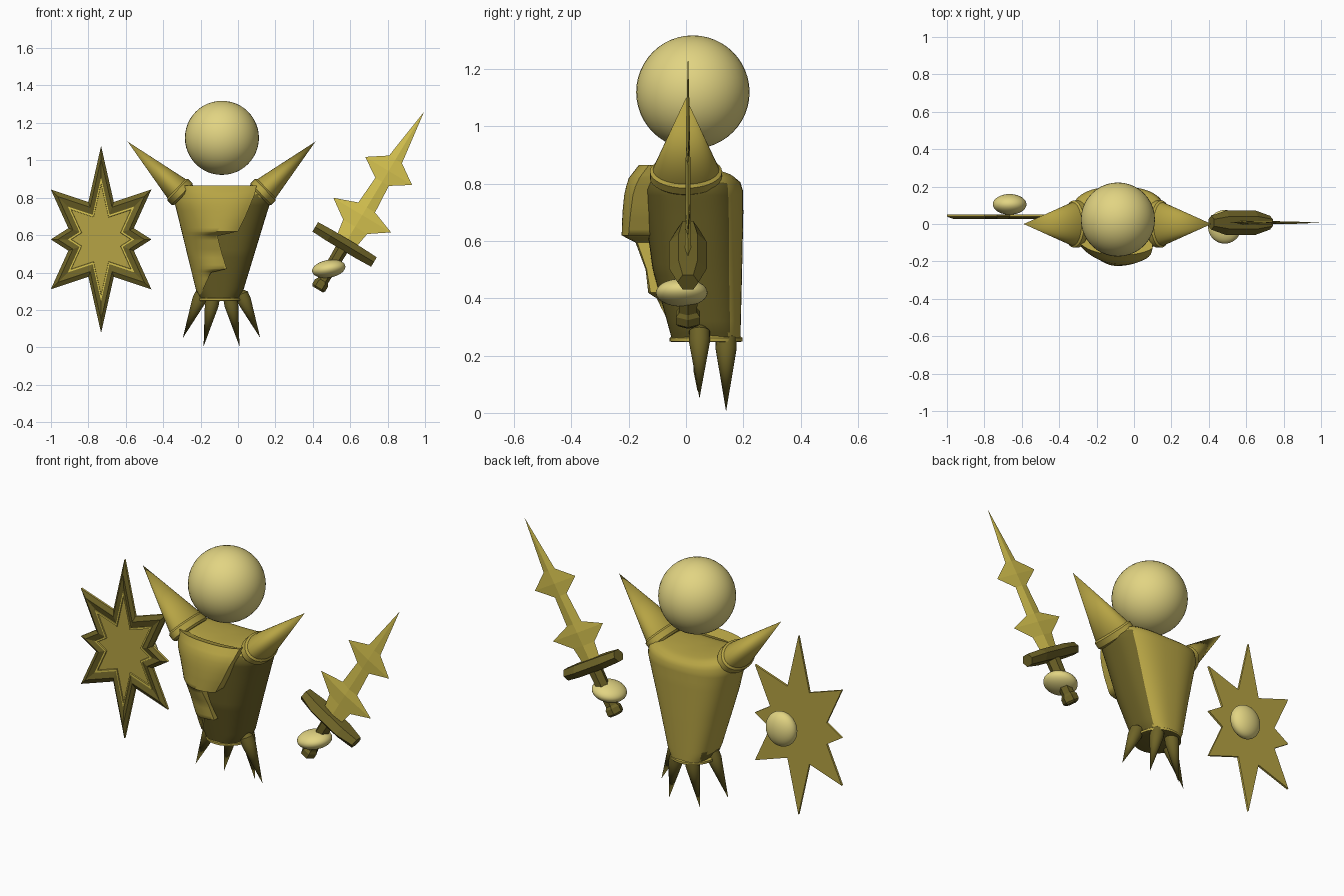
import bpy, bmesh, math
from mathutils import Vector

if "Cube" in bpy.data.objects:
    bpy.data.objects.remove(bpy.data.objects["Cube"])


def material(name, rgb):
    m = bpy.data.materials.new(name)
    m.diffuse_color = (*rgb, 1)
    m.use_nodes = True
    m.node_tree.nodes["Principled BSDF"].inputs["Base Color"].default_value = m.diffuse_color
    return m


CREAM = material("pale cream", (0.76, 0.66, 0.225))
BRIGHT = material("bright gold", (0.68, 0.55, 0.08))
GOLD = material("old gold", (0.47, 0.37, 0.058))
DARK = material("dark olive", (0.155, 0.125, 0.02))


def finish(name, bm, mats, angle=35):
    bmesh.ops.remove_doubles(bm, verts=bm.verts, dist=1e-5)
    bmesh.ops.recalc_face_normals(bm, faces=bm.faces)
    me = bpy.data.meshes.new(name)
    bm.to_mesh(me)
    bm.free()
    for m in mats:
        me.materials.append(m)
    ob = bpy.data.objects.new(name, me)
    bpy.context.collection.objects.link(ob)
    bpy.ops.object.select_all(action='DESELECT')
    ob.select_set(True)
    bpy.context.view_layer.objects.active = ob
    if angle:
        bpy.ops.object.shade_smooth_by_angle(angle=math.radians(angle))
    return ob


def loft(rings, closed=True, bands=None):
    """Skin a list of point rings; closed rings get fan caps."""
    bm = bmesh.new()
    rows = [[bm.verts.new(p) for p in r] for r in rings]
    n = len(rows[0])
    for k, (a, b) in enumerate(zip(rows, rows[1:])):
        for i in range(n if closed else n - 1):
            j = (i + 1) % n
            f = bm.faces.new((a[i], a[j], b[j], b[i]))
            f.material_index = bands[k] if bands else 0
    if closed:
        for r, mi in ((rows[0], bands[0] if bands else 0), (rows[-1], bands[-1] if bands else 0)):
            c = bm.verts.new(sum((v.co for v in r), Vector()) / n)
            for i in range(n):
                bm.faces.new((r[i], r[(i + 1) % n], c)).material_index = mi
    return bm


def tube(name, a, b, stations, mat, n=32, angle=35, turn=0):
    """Elliptic sections (t along a-b, half width across, half depth in y)."""
    a, b = Vector(a), Vector(b)
    d = (b - a).normalized()
    u = Vector((0, 1, 0)).cross(d).normalized()
    v = d.cross(u)
    ang = [2 * math.pi * i / n + turn for i in range(n)]
    rings = [[a.lerp(b, t) + u * ru * math.cos(w) + v * rv * math.sin(w) for w in ang]
             for t, ru, rv in stations]
    return finish(name, loft(rings), [mat], angle)


def ball(name, loc, size, tilt=0):
    bpy.ops.mesh.primitive_uv_sphere_add(segments=40, ring_count=24, location=loc, rotation=(0, tilt, 0))
    ob = bpy.context.object
    ob.name = name
    ob.scale = size
    ob.data.materials.append(CREAM)
    bpy.ops.object.shade_smooth()


def interp(table, z):
    """Linear lookup in rows sorted by ascending first value."""
    if z <= table[0][0]:
        return table[0][1:]
    for p, q in zip(table, table[1:]):
        if z <= q[0]:
            f = (z - p[0]) / (q[0] - p[0])
            return tuple(s + (e - s) * f for s, e in zip(p[1:], q[1:]))
    return table[-1][1:]


# Head and floating hands
ball("head", (-0.086, 0.024, 1.12), (0.198,) * 3)
ball("sword_hand", (0.485, -0.015, 0.42), (0.09, 0.09, 0.047), -0.17)
ball("shield_hand", (-0.665, 0.105, 0.56), (0.09, 0.055, 0.095))

# Tapered body: z, centre x, half width, centre y, half depth
BODY = [(.26, -.10, .105, .07, .12), (.30, -.098, .125, .065, .126), (.5, -.092, .18, .04, .156),
        (.7, -.086, .235, .028, .172), (.78, -.083, .258, .022, .177), (.82, -.083, .25, .022, .168),
        (.845, -.083, .22, .022, .145), (.857, -.083, .16, .022, .105), (.86, -.083, .07, .022, .05)]
P = 2.6


def section(z, n=64):
    cx, hx, cy, hy = interp(BODY, z)
    lift = max(0, (z - .76) / .1)
    pts = []
    for i in range(n):
        c, s = math.cos(2 * math.pi * i / n), math.sin(2 * math.pi * i / n)
        x = hx * math.copysign(abs(c) ** (2 / P), c)
        # the top sags between the shoulders
        pts.append((cx + x, cy + hy * math.copysign(abs(s) ** (2 / P), s),
                    z + lift * (.7 * x * x - .025)))
    return pts


# Lapel with a zigzag edge: z, edge x, how far it stands off the body
LAPEL = [(.28, -.2, .01), (.40, -.145, .02), (.42, -.06, .038), (.5, -.085, .026),
         (.595, -.11, .05), (.62, .0, .092), (.7, .04, .078), (.82, .09, .05), (.865, .1, .015)]

levels = [.26 + .02 * i for i in range(29)] + [.83, .838, .845, .852, .857, .86]
bm = loft([section(z) for z in levels])
for f in bm.faces:
    c = f.calc_center_median()
    # the lining shows on the right, between the lapel and the back of the coat
    if c.z < .81 and c.y < .15 and c.x > interp(LAPEL, c.z)[0] - .03:
        f.material_index = 1
finish("body", bm, [GOLD, DARK], 50)


def front(x, z, off):
    cx, hx, cy, hy = interp(BODY, min(z, .8))
    k = min(abs((x - cx) / hx), 1)
    return (x, cy - hy * (1 - k ** P) ** (1 / P) - off, z)


rows = []
for p, q in zip(LAPEL, LAPEL[1:]):
    rows += [tuple(s + (e - s) * k / 4 for s, e in zip(p, q)) for k in range(4)]
rows.append(LAPEL[-1])
grid = []
for z, edge, off in rows + [(.845, .1, -.05)]:
    cx, hx = interp(BODY, min(z, .8))[:2]
    left = cx - .97 * hx
    row = [front(left + (edge - left) * i / 20, z,
                 off * math.sin(i / 20 * math.pi * .7) if off > 0 else off) for i in range(21)]
    grid.append(row + [front(edge, z, -.02)])
finish("lapel", loft(grid, closed=False), [GOLD], 55)

# Hem ring around the bottom
hem = []
for z, r in ((.247, .113), (.25, .121), (.262, .121), (.272, .108)):
    hem.append([(-.1 + r * math.cos(math.pi * i / 24), .07 + 1.05 * r * math.sin(math.pi * i / 24), z)
                for i in range(48)])
hem_bm = loft(hem)
for f in hem_bm.faces:
    f.material_index = 1 if f.calc_center_median().z < .249 else 0
finish("hem", hem_bm, [GOLD, DARK])

# Mirrored shoulder spikes with collars, and the four leg spikes
for side, s in (("left", -1), ("right", 1)):
    X = lambda d: -.088 + s * d
    a, b = (X(.242), 0, .85), (X(.502), 0, 1.1)
    tube(side + "_shoulder_spike", a, b, [(-.06, .07, .115), (0, .07, .115), (1, 0, 0)], GOLD)
    tube(side + "_shoulder_collar", a, b, [(-.15, .072, .115), (-.12, .08, .126), (-.03, .08, .126),
                                           (0, .068, .112)], GOLD)
    for part, d0, d1, y, z0, z1 in (("outer", .1, .207, .047, .30, .05), ("inner", .042, .096, .14, .28, .005)):
        tube(f"{side}_{part}_leg", (X(d0), y, z0), (X(d1), y, z1),
             [(0, .02, .02), (.06, .036, .036), (.2, .037, .037), (1, 0, 0)], DARK, 20)

# Sword, built along its axis
A = Vector((.426, .007, .31))
D = Vector((.514, 0, .858))
E = Vector((.858, 0, -.514))
tube("blade", A, A + D, [(.27, .055, .011), (.39, .075, .01), (.463, .18, .009), (.51, .052, .009),
                         (.67, .042, .008), (.738, .146, .007), (.81, .04, .007), (1.107, 0, 0)], BRIGHT, 4, 0)
tube("sword_grip", A, A + D, [(.03, .03, .036), (.27, .036, .042)], DARK, 6, 0)
tube("pommel", A, A + D, [(0, .032, .036), (.01, .04, .048), (.04, .04, .048), (.055, .03, .036)], DARK, 6, 0)
G = A + D * .28
tube("crossguard", G, G + E, [(-.183, .034, .037), (-.09, .038, .066), (.09, .038, .066), (.183, .034, .037)],
     DARK, 6, 0, math.pi / 6)

# Star shield: one quarter outline mirrored around, then stepped inwards
Q = [(0, .5), (.068, .20), (.269, .267), (.175, .06), (.269, 0)]
star = Q + [(x, -z) for x, z in Q[-2::-1]]
star += [(-x, z) for x, z in star[-2:0:-1]]
steps = [(1, .052), (1, .04), (.86, .026), (.66, .036), (.66, .030), (.60, .030), (.59, .036)]
rings = [[(-.732 + k * x, y, .577 + k * z) for x, z in star] for k, y in steps]
finish("shield", loft(rings, bands=[0, 1, 1, 2, 2, 0]), [GOLD, DARK, BRIGHT], 0)
